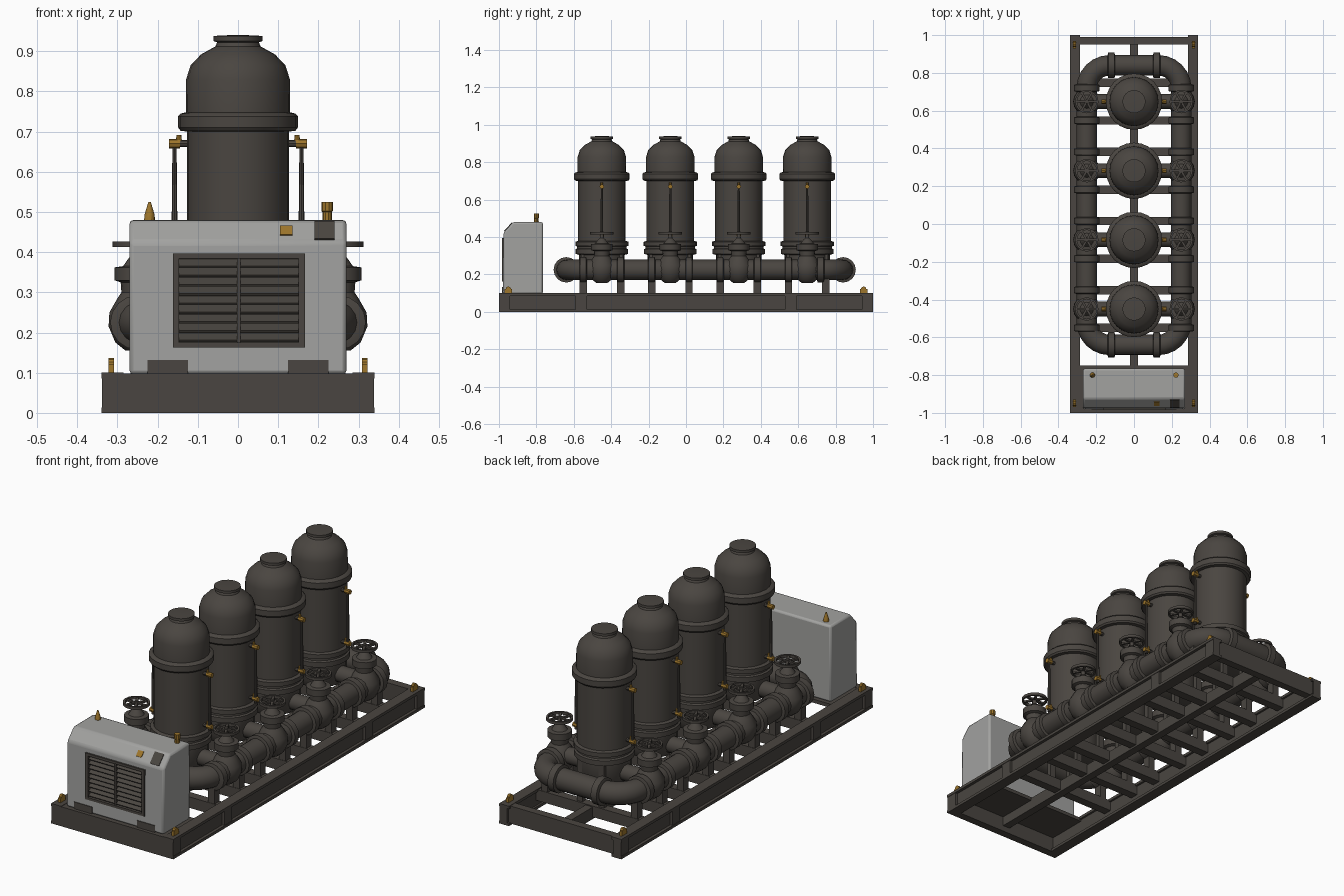
import bpy, bmesh, math
from mathutils import Vector, Matrix

if "Cube" in bpy.data.objects:
    bpy.data.objects.remove(bpy.data.objects["Cube"])


def material(name, col):
    m = bpy.data.materials.new(name)
    m.diffuse_color = (*col, 1)
    m.use_nodes = True
    m.node_tree.nodes["Principled BSDF"].inputs["Base Color"].default_value = m.diffuse_color
    return m


DARK = material("dark_metal", (0.068, 0.060, 0.052))
GREY = material("cabinet_grey", (0.36, 0.36, 0.35))
BRASS = material("brass", (0.34, 0.18, 0.025))


def finish(name, bm, mat, bevel=0.0):
    bmesh.ops.recalc_face_normals(bm, faces=bm.faces)
    me = bpy.data.meshes.new(name)
    bm.to_mesh(me)
    bm.free()
    ob = bpy.data.objects.new(name, me)
    bpy.context.collection.objects.link(ob)
    me.materials.append(mat)
    if bevel:
        b = ob.modifiers.new("bevel", "BEVEL")
        b.width, b.segments = bevel, 2
    bpy.ops.object.select_all(action="DESELECT")
    ob.select_set(True)
    bpy.context.view_layer.objects.active = ob
    bpy.ops.object.shade_smooth_by_angle(angle=math.radians(35))
    return ob


def add_box(bm, x0, x1, y0, y1, z0, z1, rot=None):
    m = Matrix.Translation(((x0 + x1) / 2, (y0 + y1) / 2, (z0 + z1) / 2))
    if rot:
        m = m @ rot
    m = m @ Matrix.Diagonal((x1 - x0, y1 - y0, z1 - z0, 1))
    bmesh.ops.create_cube(bm, size=1, matrix=m)


def boxes(name, items, mat, bevel=0.0):
    bm = bmesh.new()
    for it in items:
        add_box(bm, *it)
    return finish(name, bm, mat, bevel)


def add_lathe(bm, profile, origin=(0, 0, 0), axis="Z", n=20):
    """Revolve (radius, height) pairs about an axis through origin."""
    rot = {"Z": Matrix(), "X": Matrix.Rotation(math.pi / 2, 4, "Y"),
           "Y": Matrix.Rotation(-math.pi / 2, 4, "X")}[axis]
    m = Matrix.Translation(origin) @ rot
    rings = [[bm.verts.new(m @ Vector((r * math.cos(2 * math.pi * i / n), r * math.sin(2 * math.pi * i / n), h)))
              for i in range(n)] for r, h in profile]
    for a, b in zip(rings, rings[1:]):
        for i in range(n):
            j = (i + 1) % n
            bm.faces.new((a[i], a[j], b[j], b[i]))
    bm.faces.new(rings[0][::-1])
    bm.faces.new(rings[-1])


TANKS = [-0.45 + 0.366 * i for i in range(4)]
SUPPORTS = [y + d for y in TANKS for d in (-0.1, 0.1)]
PX, PZ, YF, YB = 0.25, 0.225, -0.64, 0.84   # header loop placement

# Skid frame: outward channels, end beams, centre rail, cross members
for s, side in ((-1, "left"), (1, "right")):
    rail = []
    for a, b, z0, z1 in ((0.295, 0.325, 0, 0.1), (0.285, 0.34, 0.086, 0.1), (0.285, 0.34, 0, 0.014)):
        rail.append((min(s * a, s * b), max(s * a, s * b), -1, 1, z0, z1))
    for y in (-0.97, -0.56, 0.56, 0.97):
        rail.append((min(s * 0.3, s * 0.338), max(s * 0.3, s * 0.338), y - 0.03, y + 0.03, 0.005, 0.095))
    boxes(side + "_skid_rail", rail, DARK)
boxes("skid_end_beams", [(-0.335, 0.335, -1, -0.96, 0, 0.098), (-0.335, 0.335, 0.95, 0.99, 0.01, 0.098)], DARK)
boxes("skid_centre_rail", [(-0.02, 0.02, -0.97, 0.97, 0.03, 0.09)], DARK)
boxes("skid_cross_members", [(-0.3, 0.3, y - 0.022, y + 0.022, 0.04, 0.095) for y in SUPPORTS], DARK)
boxes("cabinet_deck_plate", [(-0.3, 0.3, -0.98, -0.75, 0.078, 0.096)], DARK)

# Posts below pipes and tanks
posts = [(x - 0.018, x + 0.018, y - 0.02, y + 0.02, 0.09, 0.2) for y in SUPPORTS for x in (-PX, PX)]
posts += [(x - 0.015, x + 0.015, y - 0.012, y + 0.012, 0.09, 0.31)
          for y in SUPPORTS for x in (-0.06, 0.06)]
boxes("support_posts", posts, DARK)

# Filter vessels
PROFILE = [(0.05, 0.17), (0.1, 0.19), (0.122, 0.23), (0.122, 0.305), (0.14, 0.31), (0.14, 0.335), (0.132, 0.34),
           (0.132, 0.35), (0.142, 0.353), (0.142, 0.375), (0.127, 0.38), (0.127, 0.7), (0.143, 0.702),
           (0.149, 0.71), (0.149, 0.738), (0.142, 0.745), (0.13, 0.748), (0.129, 0.83), (0.118, 0.865),
           (0.092, 0.892), (0.056, 0.912), (0.052, 0.922), (0.061, 0.925), (0.061, 0.938), (0.02, 0.94)]
for i, y in enumerate(TANKS):
    bm = bmesh.new()
    add_lathe(bm, PROFILE, (0, y, 0), n=24)
    finish(f"vessel_{i + 1}", bm, DARK)

# Sight tubes with brass fittings on both sides of each vessel
bt, bb = bmesh.new(), bmesh.new()
for y in TANKS:
    for s in (-1, 1):
        add_lathe(bt, [(0.008, 0.39), (0.005, 0.68)], (s * 0.158, y, 0), n=8)
        for z in (0.41, 0.67):
            add_lathe(bt, [(0.009, -0.025), (0.009, 0.025)], (s * 0.138, y, z), "X", 8)
            add_lathe(bb, [(0.012, -0.014), (0.012, 0.014)], (s * 0.158, y, z), "X", 8)
            add_lathe(bb, [(0.008, 0), (0.006, 0.022)], (s * 0.147, y, z), n=8)
finish("sight_tubes", bt, DARK)
finish("sight_tube_fittings", bb, BRASS)

# Header pipe loop with rounded elbows
R = 0.12
path = []
for cx, cy, a0 in ((PX - R, YB - R, 0), (R - PX, YB - R, 90), (R - PX, YF + R, 180), (PX - R, YF + R, 270)):
    for k in range(7):
        a = math.radians(a0 + 15 * k)
        path.append((cx + R * math.cos(a), cy + R * math.sin(a)))
bm = bmesh.new()
rings = []
for k, (x, y) in enumerate(path):
    p, q = Vector(path[k - 1]), Vector(path[(k + 1) % len(path)])
    c = Vector((x, y))
    t = ((c - p).normalized() + (q - c).normalized()).normalized()
    out = Vector((t.y, -t.x, 0))
    rings.append([bm.verts.new(Vector((x, y, PZ)) + 0.054 * (out * math.cos(2 * math.pi * i / 16)
                  + Vector((0, 0, math.sin(2 * math.pi * i / 16))))) for i in range(16)])
for k in range(len(rings)):
    a, b = rings[k], rings[(k + 1) % len(rings)]
    for i in range(16):
        j = (i + 1) % 16
        bm.faces.new((a[i], a[j], b[j], b[i]))
finish("header_pipe_loop", bm, DARK)

# Pipe flanges
FL = [(0.054, -0.02), (0.068, -0.016), (0.068, 0.016), (0.054, 0.02)]
bm = bmesh.new()
for s in (-1, 1):
    for y in SUPPORTS[:-1] + [YB - R]:
        add_lathe(bm, FL, (s * PX, y, PZ), "Y", 16)
    for y in (YF, YB):
        add_lathe(bm, FL, (s * 0.12, y, PZ), "X", 16)
finish("pipe_flanges", bm, DARK)

# Valves: body, bonnet, branch into the vessel, handwheel
VALVE = [(0.03, 0.155), (0.055, 0.175), (0.072, 0.215), (0.07, 0.25), (0.05, 0.285), (0.04, 0.3), (0.042, 0.325),
         (0.057, 0.33), (0.057, 0.362), (0.036, 0.365), (0.022, 0.385), (0.011, 0.395), (0.009, 0.43)]
bv, bw = bmesh.new(), bmesh.new()
for y in TANKS:
    for s in (-1, 1):
        add_lathe(bv, VALVE, (s * PX, y, 0), n=16)
        add_lathe(bv, [(0.04, -0.08), (0.04, 0.08)], (s * 0.16, y, PZ + 0.02), "X", 14)
        # handwheel rim
        n = 16
        prof = [(0.052, -0.007), (0.062, -0.007), (0.062, 0.007), (0.052, 0.007)]
        grid = [[bw.verts.new((s * PX + r * math.cos(2 * math.pi * i / n), y + r * math.sin(2 * math.pi * i / n),
                               0.42 + h)) for r, h in prof] for i in range(n)]
        for i in range(n):
            a, b = grid[i], grid[(i + 1) % n]
            for k in range(4):
                l = (k + 1) % 4
                bw.faces.new((a[k], a[l], b[l], b[k]))
        for ang in (0, 60, 120):
            add_box(bw, s * PX - 0.055, s * PX + 0.055, y - 0.006, y + 0.006, 0.415, 0.424,
                    Matrix.Rotation(math.radians(ang), 4, "Z"))
finish("valves", bv, DARK)
finish("valve_handwheels", bw, DARK)

# Control cabinet: side profile extruded, grille opening cut out
bm = bmesh.new()
side = [(-0.98, 0.096), (-0.765, 0.096), (-0.765, 0.48), (-0.925, 0.48), (-0.975, 0.425)]
f = bm.faces.new([bm.verts.new((-0.27, y, z)) for y, z in side])
ext = bmesh.ops.extrude_face_region(bm, geom=[f])
bmesh.ops.translate(bm, vec=(0.54, 0, 0), verts=[v for v in ext["geom"] if isinstance(v, bmesh.types.BMVert)])
cabinet = finish("cabinet", bm, GREY, 0.01)
cutter = boxes("grille_cutter", [(-0.152, 0.157, -1.05, -0.945, 0.172, 0.387)], GREY)
cutter.hide_render = True
cutter.hide_viewport = False
cut = cabinet.modifiers.new("grille_opening", "BOOLEAN")
cut.operation, cut.object, cut.solver = "DIFFERENCE", cutter, "EXACT"
bpy.context.view_layer.update()
mesh = bpy.data.meshes.new_from_object(cabinet.evaluated_get(bpy.context.evaluated_depsgraph_get()))
cabinet.modifiers.clear()
cabinet.data = mesh
bpy.data.objects.remove(cutter)

# Grille: backing, frame, centre bar and tilted slats
g = [(-0.152, 0.157, -0.95, -0.944, 0.172, 0.387), (-0.002, 0.006, -0.978, -0.945, 0.172, 0.387),
     (-0.162, -0.147, -0.984, -0.945, 0.163, 0.396), (0.151, 0.167, -0.984, -0.945, 0.163, 0.396),
     (-0.162, 0.167, -0.984, -0.945, 0.163, 0.175), (-0.162, 0.167, -0.984, -0.945, 0.384, 0.396)]
tilt = Matrix.Rotation(math.radians(35), 4, "X")
for k in range(9):
    z = 0.188 + k * 0.023
    g += [(-0.15, -0.002, -0.978, -0.948, z - 0.003, z + 0.003, tilt),
          (0.006, 0.153, -0.978, -0.948, z - 0.003, z + 0.003, tilt)]
boxes("cabinet_grille", g, DARK)

# Cabinet plates: lower feet plates and sloped vent
boxes("cabinet_foot_plates", [(x - 0.05, x + 0.05, -0.983, -0.976, 0.097, 0.132) for x in (-0.175, 0.175)], DARK)
slope = Matrix.Rotation(math.atan2(0.055, 0.05), 4, "X")
boxes("cabinet_vent", [(x, x + 0.05, -0.98, -0.92, z - 0.003, z + 0.003, slope)
                       for x, z in ((0.11, 0.4535), (0.19, 0.4535))][1:], DARK)
boxes("cabinet_label_plate", [(0.105, 0.135, -0.965, -0.935, 0.45, 0.456, slope)], BRASS)

# Brass lamps on the cabinet and lugs on the skid corners
bm = bmesh.new()
add_lathe(bm, [(0.014, 0.478), (0.012, 0.495), (0.003, 0.525)], (-0.22, -0.8, 0), n=10)
add_lathe(bm, [(0.012, 0.478), (0.012, 0.5), (0.014, 0.502), (0.014, 0.525)], (0.222, -0.8, 0), n=10)
for x in (-0.315, 0.315):
    for y in (-0.95, 0.95):
        add_box(bm, x - 0.007, x + 0.007, y - 0.02, y + 0.02, 0.098, 0.122)
        add_lathe(bm, [(0.014, -0.007), (0.014, 0.007)], (x, y, 0.122), "X", 10)
finish("brass_lamps_and_lugs", bm, BRASS)
